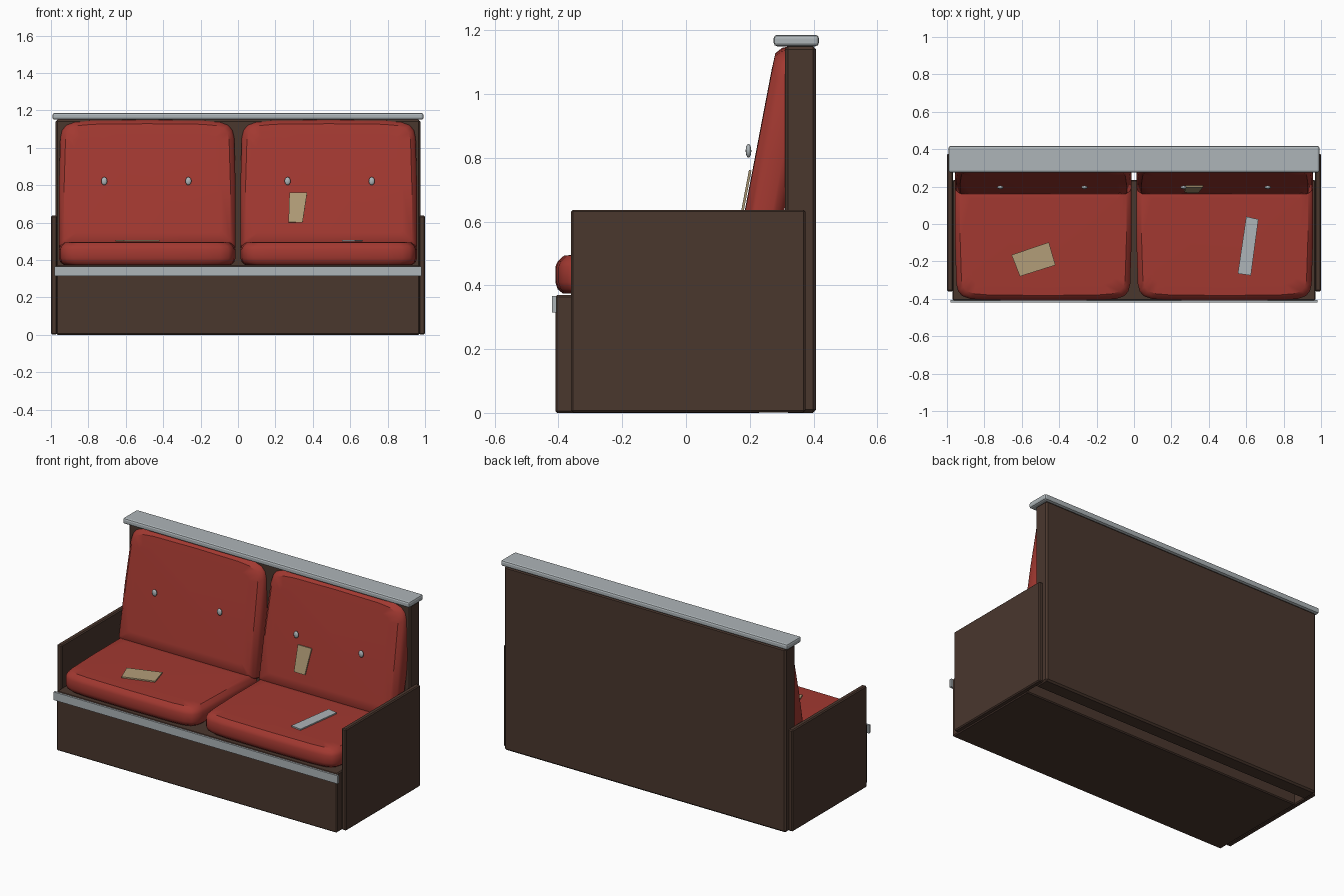
import bpy, bmesh, math
from mathutils import Matrix, Vector

cube = bpy.data.objects.get("Cube")
if cube:
    bpy.data.objects.remove(cube, do_unlink=True)


def material(name, rgb):
    m = bpy.data.materials.new(name)
    m.use_nodes = True
    m.diffuse_color = (*rgb, 1)
    m.node_tree.nodes["Principled BSDF"].inputs["Base Color"].default_value = (*rgb, 1)
    return m


WOOD = material("dark brown wood", (0.068, 0.038, 0.027))
RED = material("red upholstery", (0.36, 0.04, 0.03))
METAL = material("grey metal", (0.42, 0.46, 0.48))
TAN = material("tan patch", (0.45, 0.34, 0.19))


def add_object(name, bm, mat, smooth=None):
    bmesh.ops.recalc_face_normals(bm, faces=bm.faces)
    mesh = bpy.data.meshes.new(name)
    bm.to_mesh(mesh)
    bm.free()
    mesh.materials.append(mat)
    obj = bpy.data.objects.new(name, mesh)
    bpy.context.collection.objects.link(obj)
    if smooth:
        bpy.ops.object.select_all(action="DESELECT")
        obj.select_set(True)
        bpy.context.view_layer.objects.active = obj
        bpy.ops.object.shade_smooth_by_angle(angle=math.radians(smooth))
    return obj


def box(name, low, high, mat, bevel=0.006, segments=1):
    """Bevelled box between two opposite corners."""
    low, high = Vector(low), Vector(high)
    bm = bmesh.new()
    bmesh.ops.create_cube(bm, size=1, matrix=Matrix.Translation((low + high) / 2)
                          @ Matrix.Diagonal((*(high - low), 1)))
    if bevel:
        bmesh.ops.bevel(bm, geom=bm.edges[:], offset=bevel, segments=segments,
                        profile=0.5, affect="EDGES")
    return add_object(name, bm, mat)


def loft(name, rings, mat, matrix, smooth=None):
    """Skin between closed rings of points, capped at both ends."""
    bm = bmesh.new()
    loops = [[bm.verts.new(matrix @ Vector(p)) for p in ring] for ring in rings]
    n = len(loops[0])
    for a, b in zip(loops, loops[1:]):
        for i in range(n):
            j = (i + 1) % n
            bm.faces.new((a[i], a[j], b[j], b[i]))
    bm.faces.new(loops[0])
    bm.faces.new(loops[-1])
    return add_object(name, bm, mat, smooth)


def cushion(name, half_width, length, thickness, round_end, matrix):
    """Padded slab: one end (+y or -y) has softly rounded corners."""
    half = [(1.0, -0.96), (1.0, 0.0), (0.985, 0.72), (0.965, 0.84),
            (0.92, 0.92), (0.83, 0.968), (0.66, 0.99), (0.0, 1.0)]
    half = [(0.965, -1.0)] + half
    outline = half + [(-x, y) for x, y in reversed(half[:-1])]
    layers = [(0.024, 0), (0.007, 0.12), (0, 0.3), (0, 0.7), (0.008, 0.85), (0.028, 1), (0.08, 1.015)]
    rings = [[(x * (half_width - inset), round_end * y * (length / 2 - inset), t * thickness)
              for x, y in outline] for inset, t in layers]
    return loft(name, rings, RED, matrix, 35)


def patch(name, corners, mat, thickness=0.008, matrix=Matrix.Identity(4)):
    rings = [[(x, y, z) for x, y in corners] for z in (0, thickness)]
    return loft(name, rings, mat, matrix)


# Wooden carcass: seat box, back board and side panels
box("seat_base", (-0.97, -0.41, 0), (0.97, 0.235, 0.37), WOOD)
box("back_board", (-0.975, 0.31, 0), (0.975, 0.408, 1.15), WOOD, 0.01)
for side, sx in (("left", 1), ("right", -1)):
    box(side + "_side_panel", (min(sx * 0.968, sx), -0.36, 0.002),
        (max(sx * 0.968, sx), 0.375, 0.637), WOOD)

# Metal trims
box("top_rail", (-0.992, 0.275, 1.15), (0.992, 0.417, 1.186), METAL, 0.011, 2)
box("front_trim", (-0.982, -0.42, 0.315), (0.982, -0.406, 0.366), METAL, 0)

# Seat and backrest cushions with a pair of buttons each
lean = Matrix.Rotation(math.radians(79.2), 4, "X")
for side, sx in (("left", 1), ("right", -1)):
    cushion(side + "_seat_cushion", 0.472, 0.63, 0.12, -1,
            Matrix.Translation((sx * 0.485, -0.095, 0.374)))
    cushion(side + "_back_cushion", 0.472, 0.70, 0.12, 1,
            Matrix.Translation((sx * 0.485, 0.338, 0.79)) @ lean)
    for i, bx in enumerate((0.265, 0.715)):
        bm = bmesh.new()
        bmesh.ops.create_uvsphere(
            bm, u_segments=10, v_segments=6, radius=1,
            matrix=Matrix.Translation((sx * bx, 0.196, 0.822))
            @ Matrix.Diagonal((0.017, 0.009, 0.022, 1)))
        add_object(f"{side}_button_{i + 1}", bm, METAL, 60)

# Repair patches lying on the upholstery
patch("seat_patch", [(-0.655, -0.165), (-0.455, -0.098), (-0.42, -0.22), (-0.61, -0.28)],
      TAN, matrix=Matrix.Translation((0, 0, 0.499)))
patch("seat_tape", [(0.60, 0.04), (0.665, 0.025), (0.625, -0.275), (0.555, -0.265)],
      METAL, matrix=Matrix.Translation((0, 0, 0.499)))
patch("back_patch", [(0.275, 0.082), (0.37, 0.082), (0.345, -0.082), (0.27, -0.08)],
      TAN, matrix=Matrix.Translation((0, 0.190, 0.68)) @ lean)
